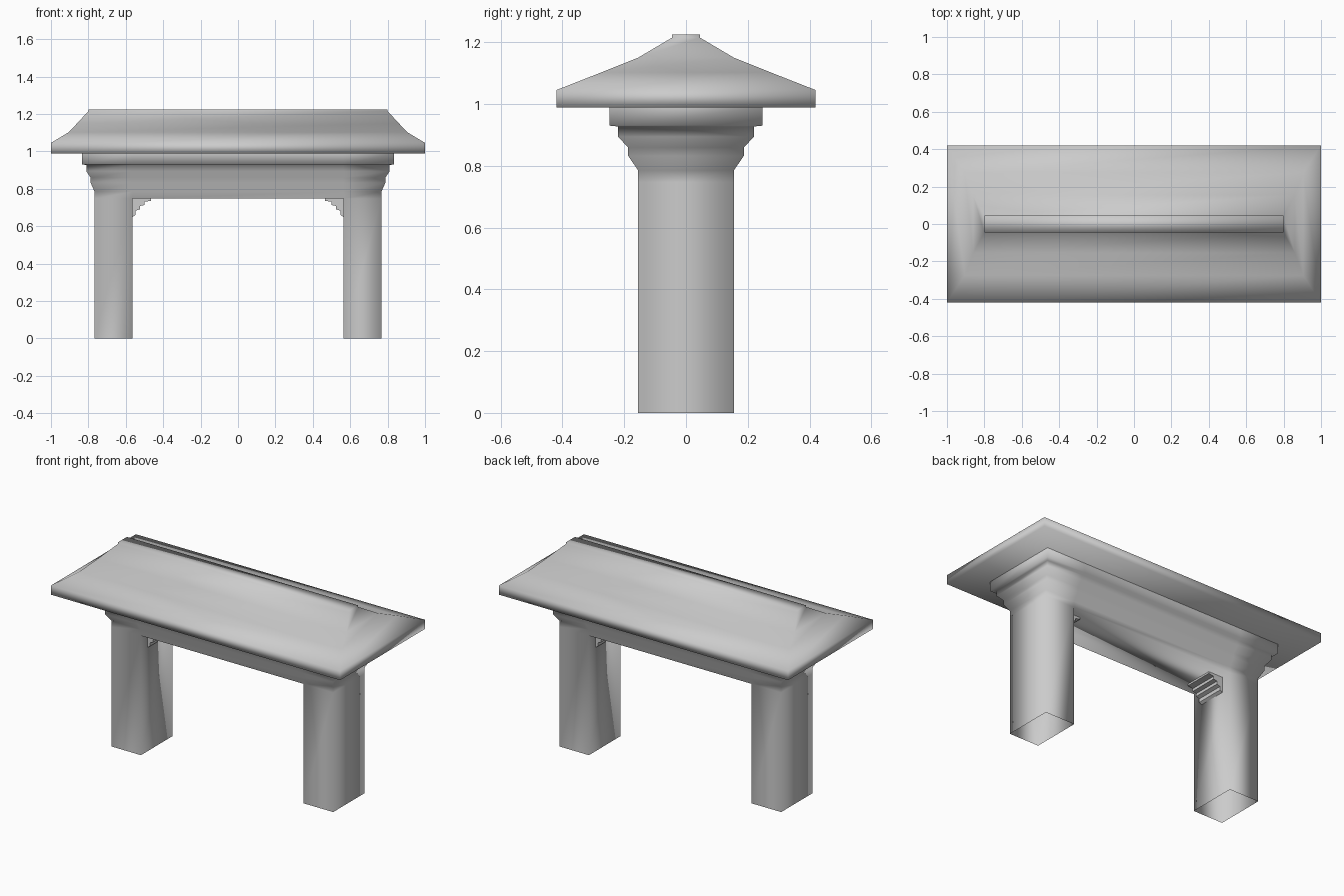
import bpy, bmesh

if "Cube" in bpy.data.objects:
    bpy.data.objects.remove(bpy.data.objects["Cube"])


def finish(name, bm, smooth):
    bmesh.ops.recalc_face_normals(bm, faces=bm.faces)
    for f in bm.faces:
        f.smooth = smooth
    mesh = bpy.data.meshes.new(name)
    bm.to_mesh(mesh)
    bm.free()
    ob = bpy.data.objects.new(name, mesh)
    bpy.context.collection.objects.link(ob)
    return ob


def loft(bm, rings):
    for a, b in zip(rings, rings[1:]):
        n = len(a)
        for i in range(n):
            j = (i + 1) % n
            bm.faces.new((a[i], a[j], b[j], b[i]))


# Hipped roof with concave slopes: half-length, half-depth, height
bm = bmesh.new()
roof_steps = [(1, .42, .988), (1, .42, 1.045), (.905, .275, 1.102),
              (.86, .155, 1.15), (.8, .045, 1.215), (.8, .045, 1.225)]
rings = [[bm.verts.new((sx * x, sy * y, z))
          for sx, sy in ((-1, -1), (1, -1), (1, 1), (-1, 1))]
         for x, y, z in roof_steps]
loft(bm, rings)
bm.faces.new(rings[0])
bm.faces.new(rings[-1])
finish("roof", bm, True)

# Stepped lintel, continuous with the two open-bottomed pillars
INNER = .563
bm = bmesh.new()
lintel_steps = [(.767, .155, .747), (.767, .155, .785), (.788, .187, .832),
                (.788, .187, .859), (.811, .22, .894), (.811, .22, .927),
                (.833, .248, .93), (.833, .248, .988)]
rings = []
for x, y, z in lintel_steps:
    outline = [(-x, -y), (-INNER, -y), (INNER, -y), (x, -y),
               (x, y), (INNER, y), (-INNER, y), (-x, y)]
    rings.append([bm.verts.new((px, py, z)) for px, py in outline])
loft(bm, rings)
base = rings[0]
bm.faces.new([base[i] for i in (1, 2, 5, 6)])
for ids in ((0, 1, 6, 7), (2, 3, 4, 5)):
    top = [base[i] for i in ids]
    foot = [bm.verts.new((v.co.x, v.co.y, 0)) for v in top]
    for i in range(4):
        j = (i + 1) % 4
        # the lintel continues straight into the pillar on every side
        bm.faces.new((foot[i], foot[j], top[j], top[i]))
finish("pillars_and_lintel", bm, True)

# Stepped corner brackets under the lintel
bm = bmesh.new()
profile = [(INNER, .747), (INNER, .65), (.547, .66), (.547, .682), (.525, .69),
           (.525, .708), (.50, .713), (.50, .73), (.465, .736), (.465, .747)]
face = bm.faces.new([bm.verts.new((x, -.09, z)) for x, z in profile])
ext = bmesh.ops.extrude_face_region(bm, geom=[face])
bmesh.ops.translate(bm, vec=(0, .18, 0),
                    verts=[g for g in ext["geom"] if isinstance(g, bmesh.types.BMVert)])
bracket = finish("corner_brackets", bm, False)
bracket.modifiers.new("mirror", "MIRROR").use_axis[0] = True
